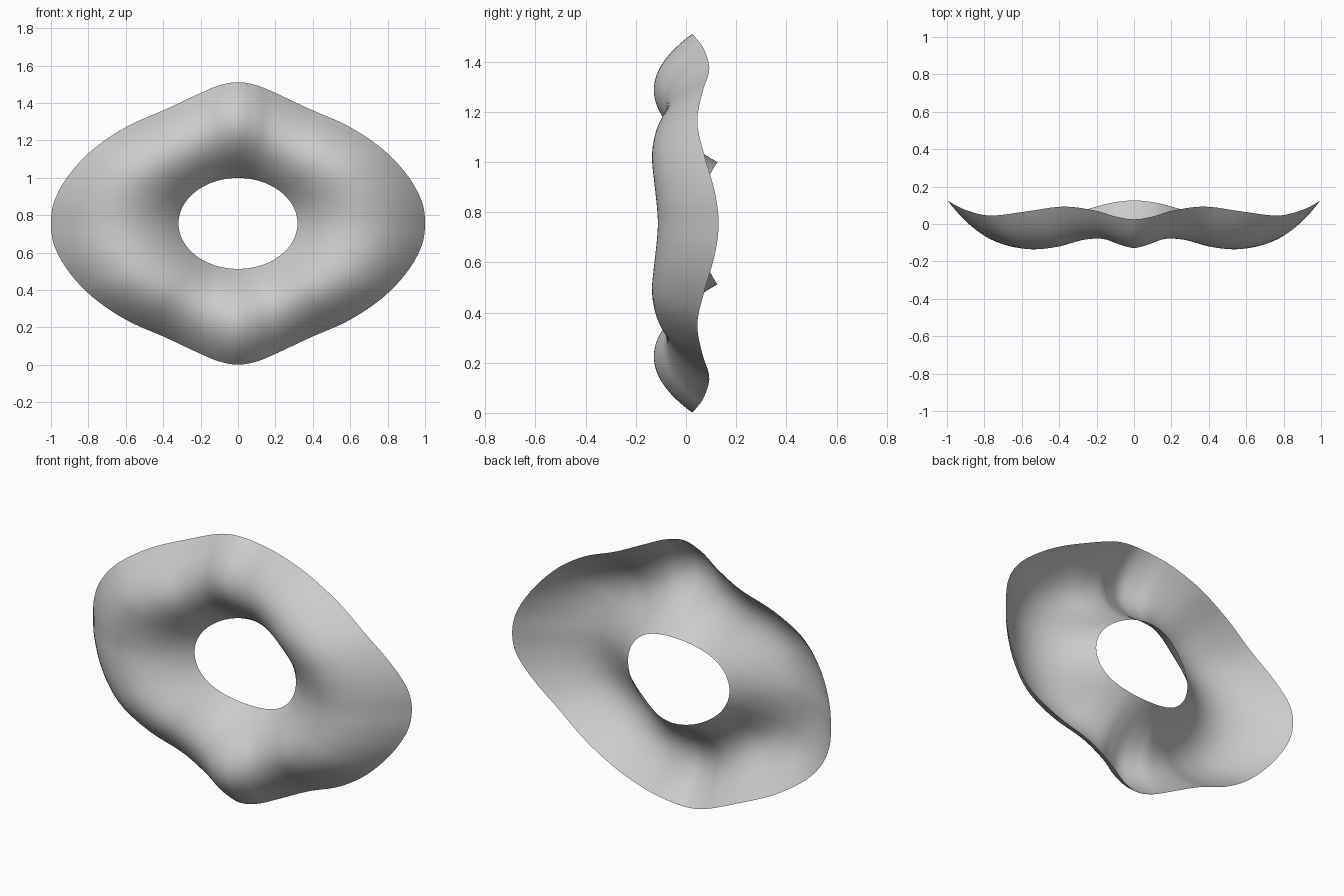
import bpy, bmesh, math

if "Cube" in bpy.data.objects:
    bpy.data.objects.remove(bpy.data.objects["Cube"])

CENTRE_Z = 0.756
SEGS, RINGS = 144, 28

# one quarter of the ring, side to top: rim x, rim height, rim depth, belly depth, hole depth
QUARTER = [
    (1.00, 0.000, 0.130, -0.110, 0.065),
    (0.98, 0.125, 0.115, -0.115, 0.066),
    (0.90, 0.265, 0.075, -0.124, 0.070),
    (0.77, 0.400, 0.045, -0.130, 0.076),
    (0.59, 0.520, 0.065, -0.118, 0.086),
    (0.38, 0.613, 0.093, -0.085, 0.100),
    (0.21, 0.693, 0.072, -0.078, 0.113),
    (0.10, 0.738, 0.040, -0.105, 0.122),
    (0.00, 0.755, 0.025, -0.125, 0.126),
]
N = len(QUARTER) - 1


def key(i):
    """Mirror the quarter table around the whole ring."""
    i %= 4 * N
    quad, k = divmod(i, N)
    x, z, *depth = QUARTER[k if quad % 2 == 0 else N - k]
    return (x * (-1 if quad in (1, 2) else 1), z * (-1 if quad > 1 else 1), *depth)


def sample(u):
    """Smooth closed spline through the mirrored table."""
    i = math.floor(u)
    f = u - i
    return [b + 0.5 * f * (c - a + f * (2*a - 5*b + 4*c - d + f * (3*(b - c) + d - a)))
            for a, b, c, d in zip(key(i - 1), key(i), key(i + 1), key(i + 2))]


# wavy sheet spanning from the outer rim to the oval hole
bm = bmesh.new()
columns = []
for s in range(SEGS):
    t = 2 * math.pi * s / SEGS
    x, z, rim, belly, hole = sample(4 * N * s / SEGS)
    hx, hz = 0.318 * math.cos(t), 0.243 * math.sin(t)
    m = 0.5 + 0.09 * math.cos(t) ** 2          # where the belly lies across the band
    col = []
    for r in range(RINGS + 1):
        v = r / RINGS
        y = (rim * (v - m) * (v - 1) / m
             + belly * v * (v - 1) / (m * (m - 1))
             + hole * v * (v - m) / (1 - m))
        col.append(bm.verts.new((x + (hx - x) * v, y, CENTRE_Z + z + (hz - z) * v)))
    columns.append(col)
for s in range(SEGS):
    a, b = columns[s], columns[(s + 1) % SEGS]
    for r in range(RINGS):
        bm.faces.new((a[r], a[r + 1], b[r + 1], b[r]))
bmesh.ops.recalc_face_normals(bm, faces=bm.faces)
bm.faces.ensure_lookup_table()
if sum(f.normal.y for f in bm.faces) > 0:      # front side faces -y
    bmesh.ops.reverse_faces(bm, faces=bm.faces)
for f in bm.faces:
    f.smooth = True

mesh = bpy.data.meshes.new("wavy_ring")
bm.to_mesh(mesh)
bm.free()
ring = bpy.data.objects.new("wavy_ring", mesh)
bpy.context.collection.objects.link(ring)
